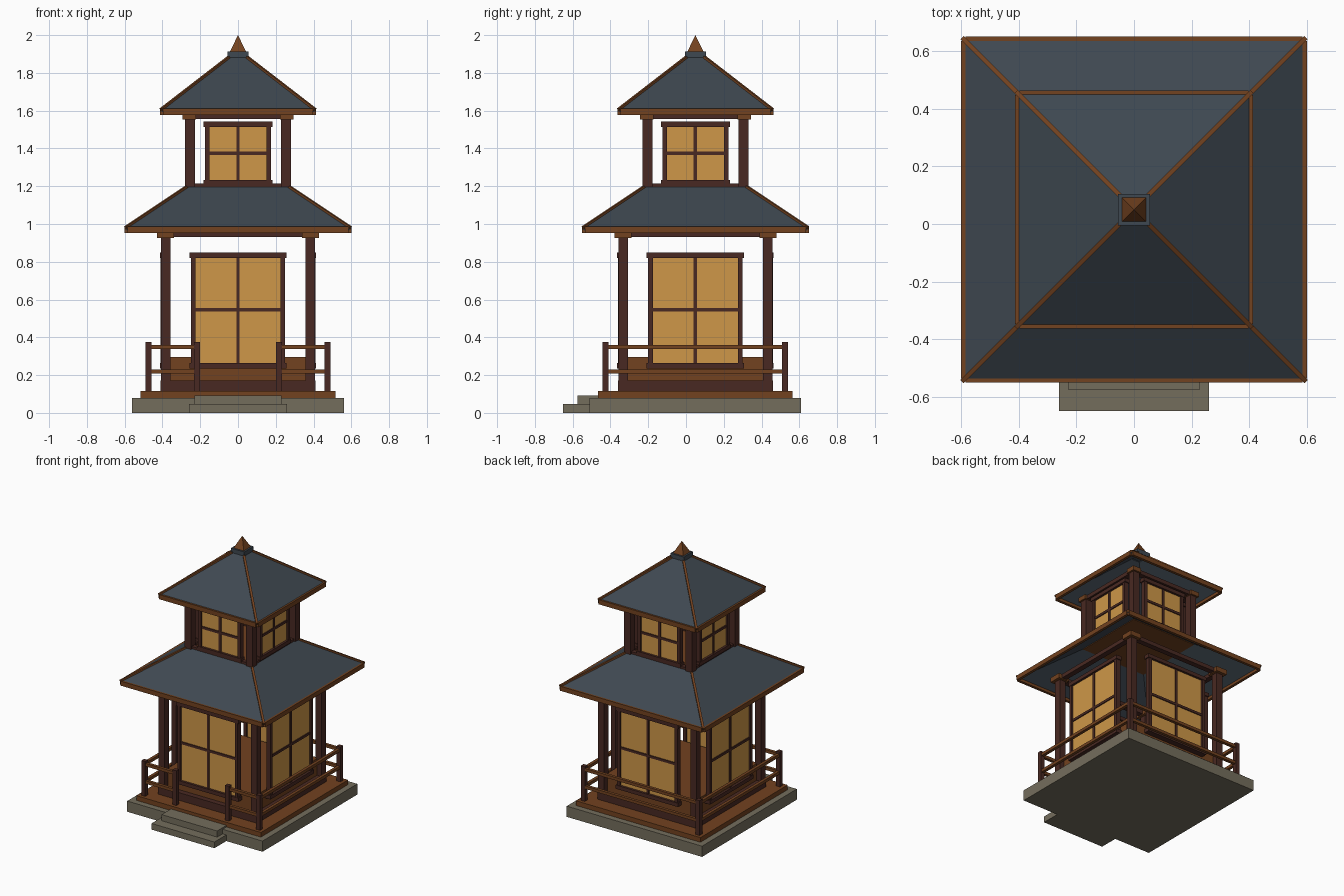
import bpy, bmesh, math
from mathutils import Matrix, Vector

if "Cube" in bpy.data.objects:
    bpy.data.objects.remove(bpy.data.objects["Cube"])

CY = 0.05  # the building sits slightly behind the origin; the steps stick out in front


def material(name, rgb):
    m = bpy.data.materials.new(name)
    m.diffuse_color = (*rgb, 1)
    m.use_nodes = True
    m.node_tree.nodes["Principled BSDF"].inputs["Base Color"].default_value = m.diffuse_color
    return m


STONE = material("stone", (0.175, 0.155, 0.108))
WOOD = material("brown wood", (0.17, 0.054, 0.014))
DARK = material("dark wood", (0.066, 0.022, 0.016))
SLATE = material("slate", (0.049, 0.065, 0.082))
PAPER = material("amber paper", (0.62, 0.31, 0.065))


def finish(name, bm, mat):
    bmesh.ops.recalc_face_normals(bm, faces=bm.faces)
    mesh = bpy.data.meshes.new(name)
    bm.to_mesh(mesh)
    bm.free()
    mesh.materials.append(mat)
    ob = bpy.data.objects.new(name, mesh)
    ob.location.y = CY
    bpy.context.collection.objects.link(ob)
    return ob


def boxes(name, mat, spans, turns=(0,)):
    """Boxes given as (x0, x1, y0, y1, z0, z1), repeated by quarter turns about the centre."""
    bm = bmesh.new()
    for t in turns:
        for x0, x1, y0, y1, z0, z1 in spans:
            m = (Matrix.Rotation(t * math.pi / 2, 4, 'Z')
                 @ Matrix.Translation(((x0 + x1) / 2, (y0 + y1) / 2, (z0 + z1) / 2))
                 @ Matrix.Diagonal((x1 - x0, y1 - y0, z1 - z0, 1)))
            bmesh.ops.create_cube(bm, size=1, matrix=m)
    return finish(name, bm, mat)


def post(x, y, w, z0, z1):
    return (x - w / 2, x + w / 2, y - w / 2, y + w / 2, z0, z1)


ALL = range(4)


def roof(name, r0, z0, r1, z1):
    # open four-sided shell
    bm = bmesh.new()
    corners = [(-1, -1), (1, -1), (1, 1), (-1, 1)]
    low = [bm.verts.new((x * r0, y * r0, z0)) for x, y in corners]
    top = [bm.verts.new((x * r1, y * r1, z1)) for x, y in corners]
    for i in ALL:
        j = (i + 1) % 4
        bm.faces.new((low[i], low[j], top[j], top[i]))
    ob = finish(name + "_shell", bm, SLATE)
    solid = ob.modifiers.new("thickness", 'SOLIDIFY')
    solid.thickness = 0.015
    # hip ridges
    bm = bmesh.new()
    for x, y in corners:
        a, b = Vector((x * r0, y * r0, z0)), Vector((x * r1, y * r1, z1))
        d = b - a
        m = (Matrix.Translation((a + b) / 2) @ d.to_track_quat('Y', 'Z').to_matrix().to_4x4()
             @ Matrix.Diagonal((0.016, d.length, 0.016, 1)))
        bmesh.ops.create_cube(bm, size=1, matrix=m)
    finish(name + "_hip_ridges", bm, WOOD)
    # eave boards
    e = r0 + 0.006
    boxes(name + "_eave_boards", WOOD,
          [(-e + 0.015, e - 0.015, -e, -e + 0.02, z0 - 0.028, z0 + 0.006)], ALL)


def windows(name, half, z0, z1, zmid, y):
    # paper screen, frame and cross bars on each side
    boxes(name + "_paper", PAPER,
          [(-half + 0.01, half - 0.01, -y - 0.005, -y + 0.005, z0 + 0.01, z1 - 0.01)], ALL)
    f, b = -y - 0.018, -y + 0.018
    boxes(name + "_frames", DARK, [
        (-half, -half + 0.024, f, b, z0, z1), (half - 0.024, half, f, b, z0, z1),
        (-half - 0.008, half + 0.008, f - 0.004, b + 0.004, z0, z0 + 0.028),
        (-half - 0.008, half + 0.008, f - 0.004, b + 0.004, z1 - 0.028, z1),
        (-0.009, 0.009, -y - 0.012, -y + 0.012, z0, z1),
        (-half, half, -y - 0.012, -y + 0.012, zmid - 0.009, zmid + 0.009)], ALL)


# stone base and steps
boxes("stone_base", STONE, [(-0.56, 0.56, -0.56, 0.56, 0, 0.08)])
boxes("lower_step", STONE, [(-0.26, 0.26, -0.70, -0.56, 0, 0.046)])
boxes("upper_step", STONE, [(-0.23, 0.23, -0.625, -0.515, 0.04, 0.092)])

# deck, sill and raised floor
boxes("deck", WOOD, [(-0.515, 0.515, -0.515, 0.515, 0.08, 0.115)])
boxes("ground_sill", DARK, [(-0.41, 0.41, -0.41, 0.41, 0.115, 0.172)])
boxes("raised_floor", WOOD, [(-0.37, 0.37, -0.37, 0.37, 0.172, 0.297)])

# railing, open at the front steps
R = 0.475
boxes("railing_posts", DARK,
      [post(R, -R, 0.032, 0.115, 0.375)], ALL)
boxes("gate_posts", DARK, [post(s * 0.217, -R, 0.032, 0.115, 0.375) for s in (-1, 1)])
for rail, z0, z1 in (("top", 0.338, 0.36), ("lower", 0.208, 0.23)):
    boxes(rail + "_rails", WOOD, [(-R, R, -R - 0.011, -R + 0.011, z0, z1)], (1, 2, 3))
    boxes(rail + "_front_rails", WOOD, [
        (-R, -0.217, -R - 0.011, -R + 0.011, z0, z1),
        (0.217, R, -R - 0.011, -R + 0.011, z0, z1)])

# lower storey
boxes("lower_corner_posts", DARK, [post(0.382, -0.382, 0.05, 0.115, 0.95)], ALL)
boxes("lower_tie_beams", DARK, [(-0.382, 0.382, -0.402, -0.362, 0.932, 0.962)], ALL)
boxes("lower_brackets", WOOD, [post(0.384, -0.384, 0.09, 0.926, 0.962)], ALL)
windows("lower_window", 0.25, 0.236, 0.848, 0.545, 0.392)
roof("lower_roof", 0.595, 0.98, 0.265, 1.2)

# upper storey
boxes("upper_floor", WOOD, [(-0.27, 0.27, -0.27, 0.27, 1.175, 1.198)])
boxes("upper_sill", DARK, [(-0.25, 0.25, -0.27, -0.235, 1.195, 1.214)], ALL)
boxes("upper_corner_posts", DARK, [post(0.254, -0.254, 0.052, 1.195, 1.56)], ALL)
boxes("upper_tie_beams", DARK, [(-0.254, 0.254, -0.274, -0.234, 1.555, 1.585)], ALL)
boxes("upper_brackets", WOOD, [post(0.258, -0.258, 0.07, 1.552, 1.585)], ALL)
windows("upper_window", 0.175, 1.205, 1.542, 1.375, 0.254)
roof("upper_roof", 0.407, 1.605, 0.04, 1.888)

# cap and finial
boxes("roof_cap", SLATE, [post(0, 0, 0.11, 1.882, 1.914)])
bm = bmesh.new()
bmesh.ops.create_cone(bm, cap_ends=True, segments=4, radius1=0.044 * math.sqrt(2), radius2=0, depth=0.09,
                      matrix=Matrix.Translation((0, 0, 1.955)) @ Matrix.Rotation(math.pi / 4, 4, 'Z'))
finish("finial", bm, WOOD)
